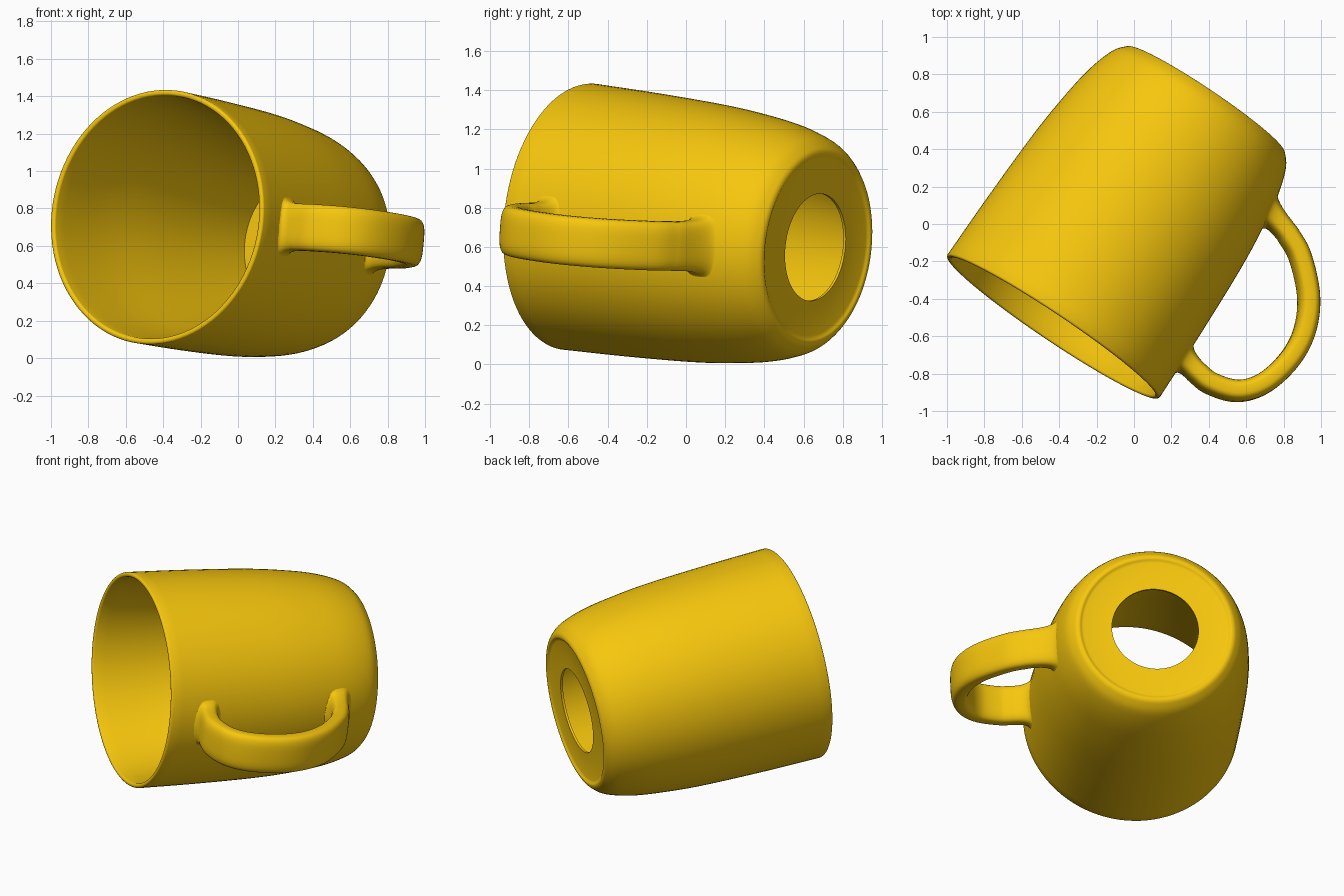
import bpy, bmesh, math
from mathutils import Vector, Matrix

if "Cube" in bpy.data.objects:
    bpy.data.objects.remove(bpy.data.objects["Cube"])

mat = bpy.data.materials.new("yellow_glaze")
mat.diffuse_color = (0.93, 0.57, 0.004, 1)
mat.use_nodes = True
mat.node_tree.nodes["Principled BSDF"].inputs["Base Color"].default_value = mat.diffuse_color

# Mug frame: local z runs from rim to base, local x points to the handle
h, tilt, roll = math.atan2(0.83, 0.557), 0.107, 0.04
axis = Vector((math.cos(h) * math.cos(tilt), math.sin(h) * math.cos(tilt), -math.sin(tilt)))
side = Vector((math.sin(h), -math.cos(h), 0))
down = axis.cross(side)
side = side * math.cos(roll) + down * math.sin(roll)
down = axis.cross(side)
frame = Matrix((side, down, axis)).transposed().to_4x4()
frame.translation = (-0.435, -0.553, 0.755)


def spline(pts, n):
    """Smooth curve through the points."""
    p = [Vector(q) for q in pts]
    p = [2 * p[0] - p[1]] + p + [2 * p[-1] - p[-2]]
    out = []
    for i in range(1, len(p) - 2):
        a, b, c, d = p[i - 1:i + 3]
        for k in range(n):
            t = k / n
            out.append(0.5 * (2 * b + (c - a) * t + (2 * a - 5 * b + 4 * c - d) * t * t
                              + (3 * b - a - 3 * c + d) * t ** 3))
    return out + [p[-2]]


def loft(name, rings, close):
    """Skin a list of closed rings."""
    bm = bmesh.new()
    rows = [[bm.verts.new(v) for v in r] for r in rings]
    pairs = list(zip(rows, rows[1:])) + ([(rows[-1], rows[0])] if close else [])
    for a, b in pairs:
        for i in range(len(a)):
            j = (i + 1) % len(a)
            bm.faces.new((a[i], a[j], b[j], b[i]))
    bmesh.ops.recalc_face_normals(bm, faces=bm.faces)
    me = bpy.data.meshes.new(name)
    bm.to_mesh(me)
    bm.free()
    me.materials.append(mat)
    ob = bpy.data.objects.new(name, me)
    ob.matrix_world = frame
    bpy.context.collection.objects.link(ob)
    bpy.ops.object.select_all(action='DESELECT')
    ob.select_set(True)
    bpy.context.view_layer.objects.active = ob
    bpy.ops.object.shade_smooth_by_angle(angle=math.radians(40))
    return ob


# Cup wall: (radius, distance from rim), outside, holed floor, then tapering inside
outer = spline([(0.684, 0.012), (0.677, 0.4), (0.662, 0.8), (0.64, 1.05), (0.61, 1.25),
                (0.565, 1.40), (0.518, 1.466), (0.487, 1.482), (0.465, 1.473)], 6)
inner = spline([(0.405, 1.455), (0.455, 1.2), (0.53, 0.8), (0.605, 0.4), (0.654, 0.012)], 6)
floor = [Vector(p) for p in [(0.455, 1.470), (0.275, 1.470), (0.275, 1.455)]]
lip = [Vector((0.669 + 0.015 * math.cos(a), 0.012 - 0.012 * math.sin(a)))
       for a in [math.pi * k / 6 for k in range(5, 0, -1)]]
N = 96
cup = [[(r * math.cos(2 * math.pi * i / N), r * math.sin(2 * math.pi * i / N), z)
        for i in range(N)] for r, z in outer + floor + inner + lip]
loft("cup", cup, True)


def skin(y, z):
    """Local x of the cup's outside."""
    r = 0.684
    for a, b in zip(outer, outer[1:]):
        if a.y <= z <= b.y:
            r = a.x + (b.x - a.x) * (z - a.y) / (b.y - a.y)
            break
    return math.sqrt(r * r - y * y)


# Handle: rounded flat strap swept along a loop
path = spline([(0.765, 0.235), (0.87, 0.228), (1.011, 0.275), (1.105, 0.39),
               (1.148, 0.57), (1.13, 0.743), (1.045, 0.91), (0.89, 1.06), (0.765, 1.125)], 8)
M = 40
rings = []
for k, p in enumerate(path):
    t = (path[min(k + 1, len(path) - 1)] - path[max(k - 1, 0)]).normalized()
    ring = []
    for i in range(M):
        a = 2 * math.pi * i / M
        c, s = math.cos(a), math.sin(a)
        u = math.copysign(abs(c) ** 0.6, c) * 0.058
        y = math.copysign(abs(s) ** 0.6, s) * 0.126
        rings_pt = Vector((p.x - t.y * u, y, p.y + t.x * u))
        ring.append(rings_pt)
    rings.append(ring)


def root(ring, slope, spread=0.045, steps=8):
    """Rings that flow from the strap's end into the cup with a fillet."""
    foot = []
    for v in ring:
        z = v.z
        for _ in range(6):
            z = v.z + slope * (v.x - skin(v.y, z))
        foot.append(Vector((skin(v.y, z), v.y, z)))
    mid = sum(foot, Vector()) / len(foot)
    edge = []
    for f in foot:
        o = Vector((0, f.y - mid.y, f.z - mid.z)).normalized() * spread
        y, z = f.y + o.y, f.z + o.z
        edge.append(Vector((skin(y, z) - 0.003, y, z)))
    return [[p * (1 - q) ** 2 + f * 2 * q * (1 - q) + e * q * q
             for p, f, e in zip(ring, foot, edge)]
            for q in [(n + 1) / steps for n in range(steps)]]


near, far = root(rings[0], 0.25), root(rings[-1], 0.3)
loft("handle", near[::-1] + rings + far, False)
